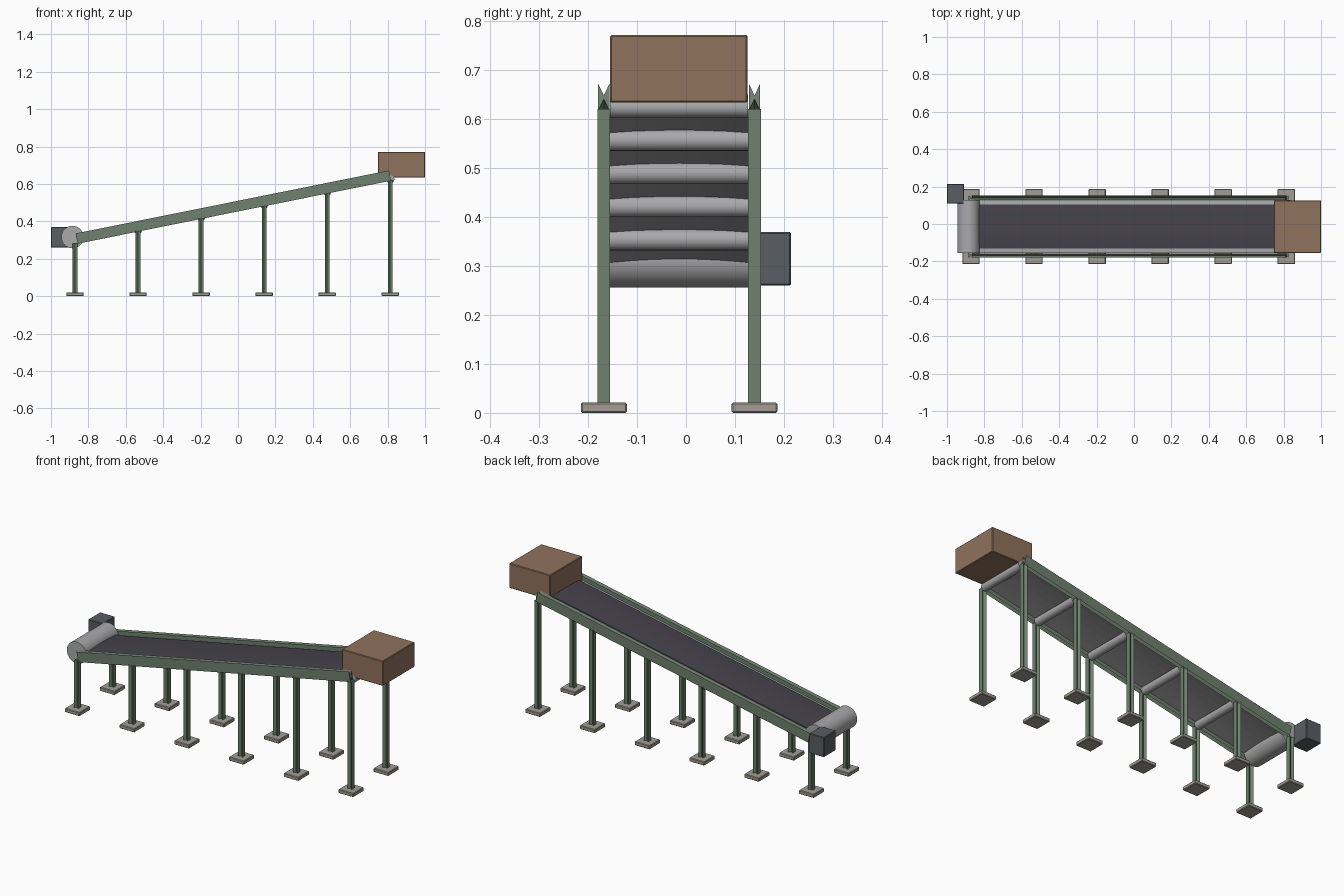
import bpy, bmesh, math
from mathutils import Vector, Matrix

if "Cube" in bpy.data.objects:
    bpy.data.objects.remove(bpy.data.objects["Cube"])

YC = -0.014                                   # conveyor centre line in y
A, B = Vector((-0.863, YC, 0.308)), Vector((0.813, YC, 0.645))
SLOPE = math.atan2(B.z - A.z, B.x - A.x)
LENGTH = (B - A).length
POST_X = [-0.871 + 0.337 * i for i in range(6)]


def mat(name, r, g, b):
    m = bpy.data.materials.new(name)
    m.diffuse_color = (r, g, b, 1)
    m.use_nodes = True
    m.node_tree.nodes["Principled BSDF"].inputs["Base Color"].default_value = m.diffuse_color
    return m


GREEN = mat("green_paint", 0.16, 0.22, 0.16)
RUBBER = mat("rubber", 0.06, 0.055, 0.07)
STEEL = mat("steel", 0.40, 0.40, 0.41)
CARTON = mat("carton", 0.28, 0.17, 0.11)
MOTOR = mat("motor_grey", 0.10, 0.11, 0.125)
CONCRETE = mat("concrete", 0.36, 0.34, 0.30)


def finish(name, bm, material):
    bmesh.ops.recalc_face_normals(bm, faces=bm.faces)
    me = bpy.data.meshes.new(name)
    bm.to_mesh(me)
    bm.free()
    ob = bpy.data.objects.new(name, me)
    bpy.context.collection.objects.link(ob)
    me.materials.append(material)
    return ob


def box(name, lo, hi, material, bevel=0.0):
    bm = bmesh.new()
    lo, hi = Vector(lo), Vector(hi)
    size = hi - lo
    bmesh.ops.create_cube(bm, size=1, matrix=Matrix.Translation((lo + hi) / 2) @ Matrix.Diagonal((*size, 1)))
    ob = finish(name, bm, material)
    if bevel:
        mod = ob.modifiers.new("bevel", 'BEVEL')
        mod.width, mod.segments = bevel, 1
    return ob


def roller(name, x, z, r, sides):
    bm = bmesh.new()
    m = Matrix.Translation((x, YC, z)) @ Matrix.Rotation(math.pi / 2, 4, 'X')
    bmesh.ops.create_cone(bm, cap_ends=True, segments=sides, radius1=r, radius2=r, depth=0.282, matrix=m)
    ob = finish(name, bm, STEEL)
    bpy.context.view_layer.objects.active = ob
    ob.select_set(True)
    bpy.ops.object.shade_smooth_by_angle(angle=math.radians(40))
    ob.select_set(False)


def sweep(name, profile, length, material, matrix):
    """Extrude a (y, z) profile along local x."""
    bm = bmesh.new()
    f = bm.faces.new([bm.verts.new((0, y, z)) for y, z in profile])
    ext = bmesh.ops.extrude_face_region(bm, geom=[f])
    bmesh.ops.translate(bm, vec=(length, 0, 0), verts=[v for v in ext['geom'] if isinstance(v, bmesh.types.BMVert)])
    bmesh.ops.transform(bm, matrix=matrix, verts=bm.verts)
    return finish(name, bm, material)


def grooved(w, h, d):
    """Beam section with a V groove along top and bottom."""
    return [(-w, -h), (0, -h + d), (w, -h), (w, h), (0, h - d), (-w, h)]


def slab(half, lo, hi, crown, n=6):
    """Crowned plate section."""
    ys = [-half + 2 * half * i / n for i in range(n + 1)]
    arch = lambda y: crown * (1 - (y / 0.141) ** 2)
    return [(y, lo + arch(y)) for y in ys] + [(y, hi + arch(y)) for y in reversed(ys)]


tilt = Matrix.Translation(A) @ Matrix.Rotation(-SLOPE, 4, 'Y')

# side rails, posts and footings
for side, s in (("front", -1), ("back", 1)):
    y = YC + s * 0.154
    sweep(f"{side}_rail", grooved(0.0115, 0.028, 0.024), LENGTH, GREEN,
          Matrix.Translation((0, s * 0.154, 0)) @ tilt)
    for i, x in enumerate(POST_X):
        top = A.z + (x - A.x) * math.tan(SLOPE) - 0.024
        up = Matrix.Translation((x, y, 0.015)) @ Matrix.Rotation(-math.pi / 2, 4, 'Y') 
        # profile y/z swapped so the grooves face front and back
        prof = [(b, a) for a, b in grooved(0.013, 0.013, 0.010)]
        sweep(f"{side}_post_{i + 1}", [(a, b) for b, a in prof], top - 0.015, GREEN,
              up @ Matrix.Rotation(math.pi / 2, 4, 'X'))
        box(f"{side}_footing_{i + 1}", (x - 0.046, y - 0.047, 0), (x + 0.046, y + 0.047, 0.021), CONCRETE, 0.003)

# carrying bed and belt
sweep("bed", slab(0.141, -0.008, 0.006, 0.007), LENGTH, STEEL, tilt)
sweep("belt", slab(0.118, 0.004, 0.013, 0.007), LENGTH - 0.03, RUBBER,
      tilt @ Matrix.Translation((0.03, 0, 0)))

# drive drum and idler rollers
roller("drive_drum", -0.885, 0.316, 0.06, 32)
for i, x in enumerate(POST_X[1:]):
    roller(f"idler_{i + 1}", x, A.z + (x - A.x) * math.tan(SLOPE) - 0.020, 0.022, 20)

# motor and carried carton
box("motor", (-1.0, 0.109, 0.26), (-0.908, 0.215, 0.37), MOTOR, 0.003)
box("carton", (0.748, -0.155, 0.634), (1.0, 0.126, 0.772), CARTON, 0.003)
